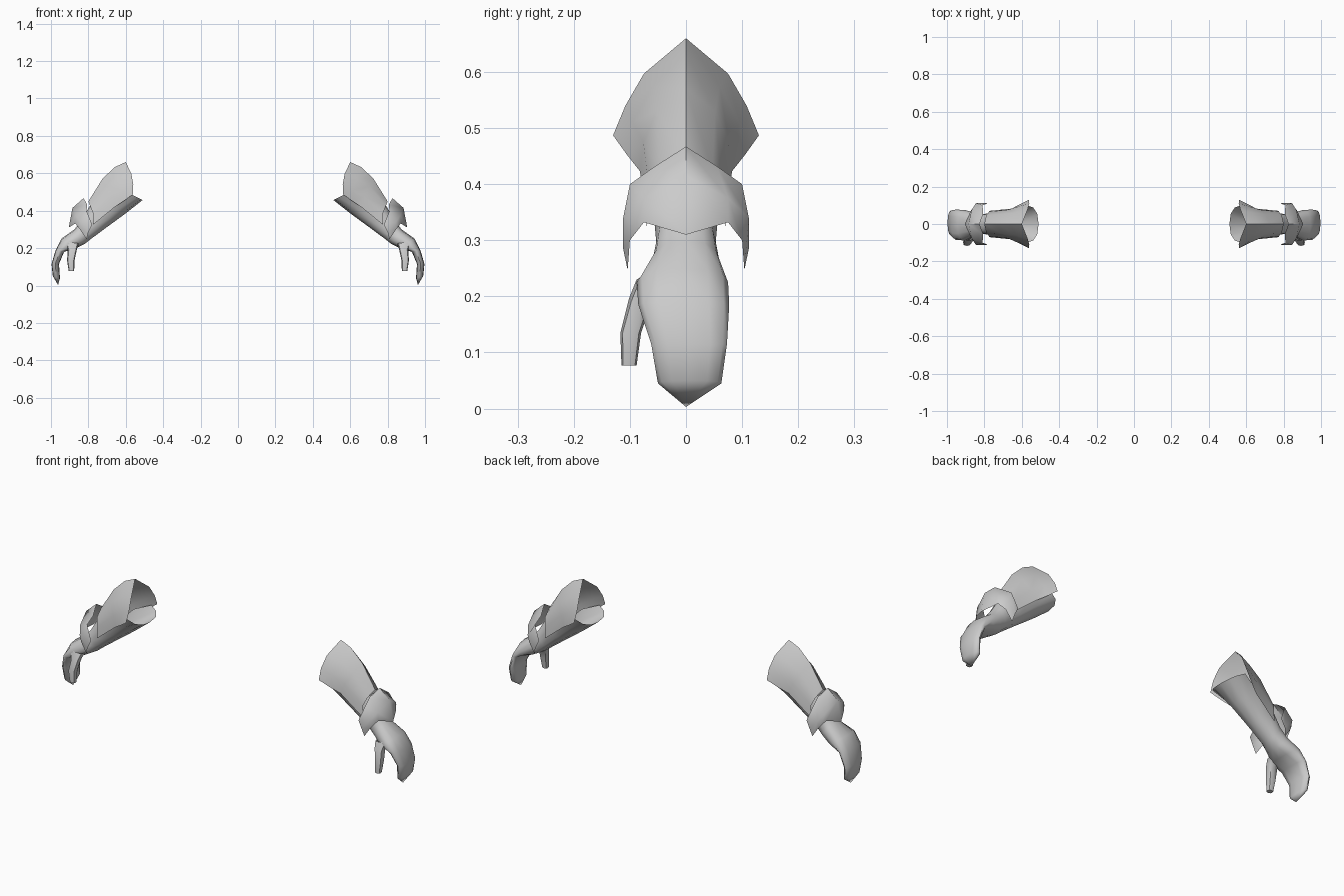
import bpy, math

if "Cube" in bpy.data.objects:
    bpy.data.objects.remove(bpy.data.objects["Cube"])

# One plain grey for everything
grey = bpy.data.materials.new("plain_grey")
grey.diffuse_color = (0.6, 0.6, 0.6, 1)
grey.use_nodes = True
grey.node_tree.nodes["Principled BSDF"].inputs["Base Color"].default_value = grey.diffuse_color


def finish(name, verts, faces, angle):
    """Make a smooth part and mirror it to the other arm."""
    mesh = bpy.data.meshes.new(name)
    mesh.from_pydata(verts, [], faces)
    mesh.materials.append(grey)
    obj = bpy.data.objects.new(name, mesh)
    bpy.context.collection.objects.link(obj)
    bpy.ops.object.select_all(action='DESELECT')
    obj.select_set(True)
    bpy.context.view_layer.objects.active = obj
    bpy.ops.object.shade_smooth_by_angle(angle=math.radians(angle))
    mod = obj.modifiers.new("other_arm", 'MIRROR')
    mod.use_axis = (True, False, False)
    mod.use_mirror_merge = False
    return obj


def tube(name, rings, n, open_rows=0, tip=None, power=1.0, angle=60):
    """Loft rings of (outer x, z, inner x, z, y min, y max); the first rows stay a gutter."""
    verts, faces = [], []
    for ox, oz, ix, iz, y0, y1 in rings:
        for k in range(n):
            a = 2 * math.pi * k / n
            c, s = math.cos(a), math.sin(a)
            c = math.copysign(abs(c) ** power, c)
            s = math.copysign(abs(s) ** power, s)
            verts.append(((ox + ix) / 2 + (ox - ix) / 2 * c,
                          (y0 + y1) / 2 + (y1 - y0) / 2 * s,
                          (oz + iz) / 2 + (oz - iz) / 2 * c))
    for r in range(len(rings) - 1):
        for k in range(n):
            if r < open_rows and (k < n // 4 or k >= n - n // 4):
                continue
            a, b = r * n + k, r * n + (k + 1) % n
            faces.append((a, a + n, b + n, b))
    last = (len(rings) - 1) * n
    if tip:
        verts.append(tip)
        faces += [(last + k, last + n, last + (k + 1) % n) for k in range(n)]
    else:
        faces.append(tuple(range(last + n - 1, last - 1, -1)))
    return finish(name, verts, faces, angle)


def sheet(name, rows, angle=60):
    """Thin plate from half rows (ridge to edge), mirrored front to back."""
    verts, faces = [], []
    for row in rows:
        verts += [(x, -y, z) for x, y, z in reversed(row[1:])] + list(row)
    w = 2 * len(rows[0]) - 1
    for r in range(len(rows) - 1):
        for k in range(w - 1):
            a = r * w + k
            faces.append((a, a + w, a + w + 1, a + 1))
    return finish(name, verts, faces, angle)


# Forearm gutter running into the mitten hand
tube("forearm_and_hand", [
    (.64, .523, .51, .457, -.10, .10),
    (.715, .53, .60, .386, -.072, .072),
    (.79, .43, .70, .313, -.06, .06),
    (.84, .345, .785, .25, -.053, .053),
    (.875, .30, .82, .222, -.06, .06),
    (.945, .25, .865, .20, -.088, .075),
    (.975, .19, .93, .18, -.085, .077),
    (.997, .115, .957, .115, -.062, .073),
    (.99, .05, .952, .04, -.050, .063),
], 12, open_rows=2, tip=(.962, 0, .003), power=.85)

# Thumb
tube("thumb", [
    (.925, .235, .85, .225, -.088, -.02),
    (.91, .19, .86, .20, -.102, -.06),
    (.914, .135, .874, .135, -.117, -.08),
    (.905, .077, .876, .077, -.115, -.088),
], 8, power=.7, angle=50)

# Flared upper shell with a pointed rim
sheet("forearm_shell", [
    [(.60, 0, .66), (.57, .075, .597), (.56, .108, .54), (.562, .13, .487)],
    [(.66, 0, .633), (.635, .06, .575), (.615, .095, .51), (.61, .105, .452)],
    [(.725, 0, .57), (.705, .052, .53), (.675, .076, .475), (.655, .082, .423)],
    [(.80, 0, .45), (.79, .047, .425), (.775, .065, .385), (.775, .07, .325)],
])

# Wrist guard with pointed ridge and side tips
sheet("wrist_guard", [
    [(.826, 0, .467), (.806, .055, .432), (.81, .10, .40), (.78, .11, .325)],
    [(.885, 0, .415), (.868, .075, .375), (.845, .112, .34), (.80, .112, .285)],
    [(.905, 0, .31), (.87, .075, .332), (.845, .10, .30), (.81, .104, .247)],
])
